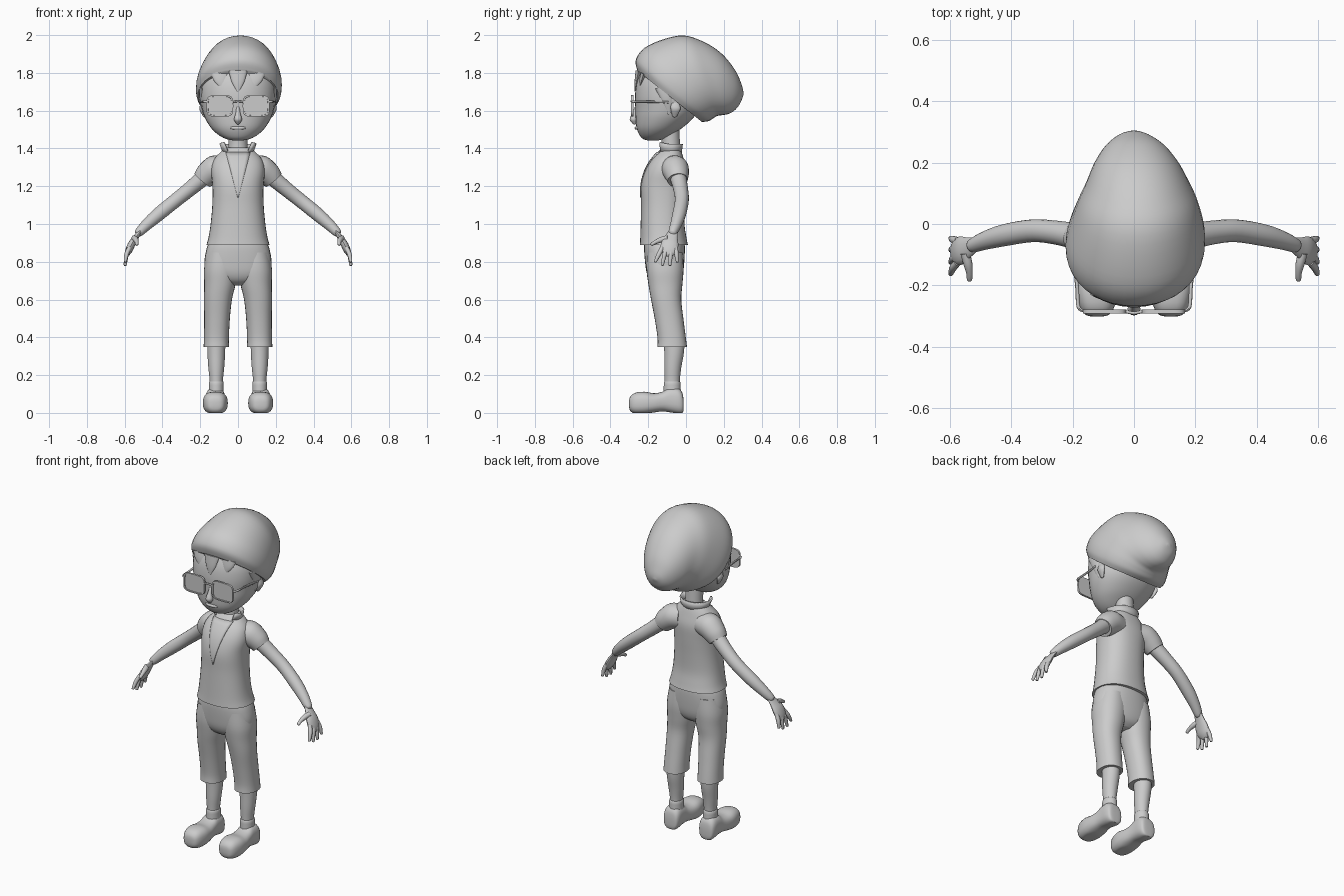
import bpy, bmesh, math
from mathutils import Vector as V
from mathutils.bvhtree import BVHTree

grey = bpy.data.materials.new("clay_grey")
grey.diffuse_color = (0.6, 0.6, 0.6, 1)


def finish(name, bm, mirror=False, angle=45):
    bmesh.ops.recalc_face_normals(bm, faces=bm.faces)
    me = bpy.data.meshes.new(name)
    bm.to_mesh(me)
    bm.free()
    ob = bpy.data.objects.new(name, me)
    bpy.context.collection.objects.link(ob)
    me.materials.append(grey)
    bpy.ops.object.select_all(action='DESELECT')
    ob.select_set(True)
    bpy.context.view_layer.objects.active = ob
    bpy.ops.object.shade_smooth_by_angle(angle=math.radians(angle))
    if mirror:
        ob.modifiers.new("mirror", 'MIRROR')
    return ob


def catmull(a, b, c, d, t):
    return 0.5 * (2 * b + (c - a) * t + (2 * a - 5 * b + 4 * c - d) * t * t
                  + (3 * b - a - 3 * c + d) * t ** 3)


def loft(name, rings, p=2.0, steps=4, n=28, mirror=False, floor=None):
    """Skin through rings (centre, u axis, v axis) with a superellipse section."""
    full = []
    for i in range(len(rings) - 1):
        q = [rings[max(i - 1, 0)], rings[i], rings[i + 1], rings[min(i + 2, len(rings) - 1)]]
        for s in range(steps):
            t = s / steps
            full.append([catmull(q[0][k], q[1][k], q[2][k], q[3][k], t) for k in range(3)])
    full.append(rings[-1])
    bm = bmesh.new()
    loops = []
    for c, u, v in full:
        loop = []
        for j in range(n):
            a = 2 * math.pi * j / n
            x, y = math.cos(a), math.sin(a)
            co = c + u * math.copysign(abs(x) ** (2 / p), x) + v * math.copysign(abs(y) ** (2 / p), y)
            if floor is not None:
                co.z = max(co.z, floor)
            loop.append(bm.verts.new(co))
        loops.append(loop)
    for a, b in zip(loops, loops[1:]):
        for j in range(n):
            bm.faces.new((a[j], a[(j + 1) % n], b[(j + 1) % n], b[j]))
    bm.faces.new(loops[0])
    bm.faces.new(loops[-1])
    return finish(name, bm, mirror)


def level(z, cx, cy, rx, ry):
    return V((cx, cy, z)), V((rx, 0, 0)), V((0, ry, 0))


def tube(name, pts, flat=(1, 1), caps=True, n=16, steps=4, mirror=True):
    """Tapered limb through (x, y, z, radius) points."""
    P = [V(p[:3]) for p in pts]
    R = [p[3] for p in pts]
    rings = []
    for i, c in enumerate(P):
        t = (P[min(i + 1, len(P) - 1)] - P[max(i - 1, 0)]).normalized()
        # one reference axis per tube keeps the rings from twisting
        ref = V((1, 0, 0)) if abs((P[-1] - P[0]).normalized().y) > 0.7 else V((0, 1, 0))
        u = t.cross(ref).normalized()
        rings.append((c, u * R[i] * flat[0], t.cross(u) * R[i] * flat[1]))
    if caps:
        c, u, v = rings[-1]
        t = (P[-1] - P[-2]).normalized()
        rings.append((c + t * R[-1] * 0.6, u * 0.6, v * 0.6))
        rings.append((c + t * R[-1] * 0.8, u * 0.15, v * 0.15))
    return loft(name, rings, 2, steps, n, mirror)


# Slouchy hat: rings fan from the tilted brim round to the drooping tip
# (top y, top z, bottom y, bottom z, half width, x shift)
hat = [(-.258, 1.812, .085, 1.54, .213, 0), (-.264, 1.875, .12, 1.545, .226, .003),
       (-.2, 1.945, .145, 1.56, .222, .008), (-.04, 1.997, .165, 1.572, .196, .012),
       (.07, 1.975, .19, 1.576, .168, .012), (.18, 1.91, .222, 1.582, .136, .008),
       (.26, 1.815, .252, 1.597, .096, .004), (.297, 1.73, .282, 1.63, .05, 0),
       (.305, 1.685, .3, 1.67, .01, 0)]
loft("slouchy_hat", [(V((x, (ay + by) / 2, (az + bz) / 2)), V((w, 0, 0)),
                      V((0, (ay - by) / 2, (az - bz) / 2))) for ay, az, by, bz, w, x in hat],
     2.1, 5, 40)

# Head, nose, lips and neck
head = [(1.443, -.175, .03, .03), (1.452, -.172, .068, .058), (1.475, -.16, .108, .088),
        (1.51, -.14, .144, .122), (1.56, -.115, .174, .152), (1.61, -.1, .19, .168),
        (1.68, -.095, .2, .175), (1.76, -.09, .194, .167), (1.84, -.085, .16, .13),
        (1.9, -.08, .07, .06)]
loft("head", [level(z, 0, y, rx, ry) for z, y, rx, ry in head], 2.15, 4, 36)
tube("nose", [(0, -.262, 1.62, .008), (0, -.272, 1.585, .013), (0, -.277, 1.555, .021),
              (0, -.272, 1.537, .013)], mirror=False)
tube("mouth", [(-.045, -.25, 1.51, .004), (-.02, -.262, 1.508, .008), (.02, -.262, 1.508, .008),
               (.045, -.25, 1.51, .004)], mirror=False)
loft("neck", [level(1.36, 0, -.082, .055, .052), level(1.42, 0, -.08, .05, .048),
              level(1.5, 0, -.085, .052, .05)])

# Hair locks under the brim
tube("middle_fringe", [(0, -.252, 1.81, .05), (0, -.263, 1.75, .032), (0, -.27, 1.705, .006)],
     (1, .3), mirror=False)
tube("side_fringe", [(.095, -.225, 1.80, .05), (.09, -.237, 1.76, .034), (.075, -.247, 1.715, .006)],
     (1, .3))
tube("sideburn", [(.19, -.12, 1.73, .045), (.192, -.1, 1.66, .03), (.183, -.09, 1.585, .006)],
     (.35, 1))
tube("ear", [(.185, -.06, 1.64, .022), (.192, -.055, 1.61, .026), (.18, -.06, 1.575, .014)], (.5, 1))

# Glasses
loft("lens_and_rim", [(V((.096, y, 1.625)), V((.071 * s, 0, 0)), V((0, 0, .057 * s)))
                      for y, s in ((-.279, 1), (-.291, 1), (-.291, .88), (-.286, .87))],
     4.5, 1, 36, True)
tube("glasses_bridge", [(-.03, -.285, 1.645, .005), (0, -.29, 1.65, .005), (.03, -.285, 1.645, .005)],
     mirror=False)
tube("glasses_temple", [(.16, -.284, 1.647, .006), (.181, -.27, 1.647, .006),
                        (.186, -.2, 1.647, .006), (.198, -.1, 1.645, .006)], n=8)

# Shirt with sleeves
shirt = [(.89, -.117, .167, .127), (.93, -.12, .156, .122), (1.0, -.124, .145, .116),
         (1.1, -.122, .136, .116), (1.2, -.119, .135, .119), (1.28, -.108, .142, .11),
         (1.34, -.098, .128, .087), (1.385, -.085, .088, .06), (1.405, -.083, .06, .045)]
torso = loft("shirt", [level(z, 0, y, rx, ry) for z, y, rx, ry in shirt], 2.3, 4, 36)
tube("sleeve", [(.07, -.068, 1.295, .068), (.125, -.057, 1.29, .072), (.165, -.048, 1.26, .064),
                (.189, -.044, 1.232, .054)], caps=False, n=24)

# Neckline: thin V plate laid on the chest
tree = BVHTree.FromPolygons([v.co for v in torso.data.vertices],
                            [p.vertices[:] for p in torso.data.polygons])
bm = bmesh.new()
rows = []
for i in range(11):
    t = i / 10
    row = []
    for j in range(7):
        x, z = (j / 3 - 1) * (.002 + .063 * t), 1.14 + .24 * t
        hit = tree.ray_cast(V((x, -1, z)), V((0, 1, 0)))[0]
        row.append(bm.verts.new((x, (hit.y if hit else -.13) - .002, z)))
    rows.append(row)
for a, b in zip(rows, rows[1:]):
    for j in range(6):
        bm.faces.new((a[j], a[j + 1], b[j + 1], b[j]))
plate = finish("neckline", bm)
mod = plate.modifiers.new("thickness", 'SOLIDIFY')
mod.thickness, mod.offset = .006, 0

# Flared open collar, higher at its two front points
bm = bmesh.new()
rows = []
for k in range(3):
    row = []
    for j in range(25):
        a = math.radians(-52 + 284 * j / 24)
        tip = max(0, -math.sin(a))
        r = 1 + .12 * k / 2
        row.append(bm.verts.new((math.cos(a) * .074 * r * (1 + .5 * tip * k / 2),
                                 -.086 + math.sin(a) * .055 * r,
                                 1.372 + (.026 + .006 * tip) * k)))
    rows.append(row)
for a, b in zip(rows, rows[1:]):
    for j in range(24):
        bm.faces.new((a[j], a[j + 1], b[j + 1], b[j]))
collar = finish("collar", bm)
collar.modifiers.new("thickness", 'SOLIDIFY').thickness = .008

# Arms and hands
tube("arm", [(.15, -.046, 1.28, .046), (.19, -.04, 1.24, .043), (.255, -.028, 1.185, .039),
             (.33, -.022, 1.125, .037), (.42, -.036, 1.052, .036), (.485, -.054, .995, .03),
             (.525, -.07, .955, .023)], n=20)
tube("palm", [(.515, -.066, .965, .023), (.54, -.077, .93, .034), (.562, -.086, .895, .046),
              (.578, -.09, .86, .044)], (.42, 1))
for i, (y0, y1, z1) in enumerate([(-.125, -.162, .802), (-.101, -.125, .785),
                                  (-.077, -.085, .785), (-.055, -.046, .802)]):
    tube("finger_%d" % (i + 1), [(.574, y0, .875, .012), (.59, (y0 + y1) / 2, .84, .012),
                                 (.597, y1, z1, .008)], n=10)
tube("thumb", [(.55, -.095, .925, .016), (.541, -.13, .917, .015), (.536, -.16, .905, .011),
               (.536, -.18, .893, .009)], n=10)

# Cropped trousers
hips = [(.91, -.114, .15, .105), (.87, -.114, .166, .108), (.8, -.113, .178, .104),
        (.74, -.112, .168, .096), (.7, -.11, .12, .078), (.675, -.108, .05, .045)]
loft("trouser_hips", [level(z, 0, y, rx, ry) for z, y, rx, ry in hips], 2.3, 4, 32)
leg = [(.85, .085, -.112, .08, .095), (.76, .09, -.111, .09, .098), (.68, .096, -.109, .083, .09),
       (.6, .106, -.105, .074, .08), (.5, .111, -.09, .068, .076), (.4, .114, -.076, .066, .075),
       (.35, .115, -.073, .067, .078)]
loft("trouser_leg", [level(*r) for r in leg], 2.2, 4, 28, True)

# Shins, sock cuffs and shoes
loft("shin", [level(.4, .115, -.062, .048, .055), level(.32, .115, -.063, .047, .052),
              level(.24, .115, -.07, .042, .045), level(.17, .115, -.073, .035, .04),
              level(.1, .115, -.073, .035, .04)], mirror=True)
loft("sock_cuff", [level(.168, .115, -.073, .034, .039), level(.16, .115, -.073, .039, .044),
                   level(.13, .115, -.073, .039, .045), level(.1, .115, -.073, .04, .046)],
     steps=2, mirror=True)
# (y, bottom, top, half width)
shoe = [(-.302, .04, .06, .012), (-.296, .012, .085, .038), (-.27, -.004, .106, .056),
        (-.22, -.006, .112, .066), (-.17, .002, .104, .063), (-.125, .008, .112, .055),
        (-.09, .004, .132, .052), (-.045, -.004, .132, .052), (-.022, -.003, .112, .046),
        (-.014, .01, .08, .034), (-.012, .03, .05, .01)]
loft("shoe", [(V((.12, y, (a + b) / 2)), V((w, 0, 0)), V((0, 0, (b - a) / 2)))
              for y, a, b, w in shoe], 2.6, 3, 28, True, floor=0)
